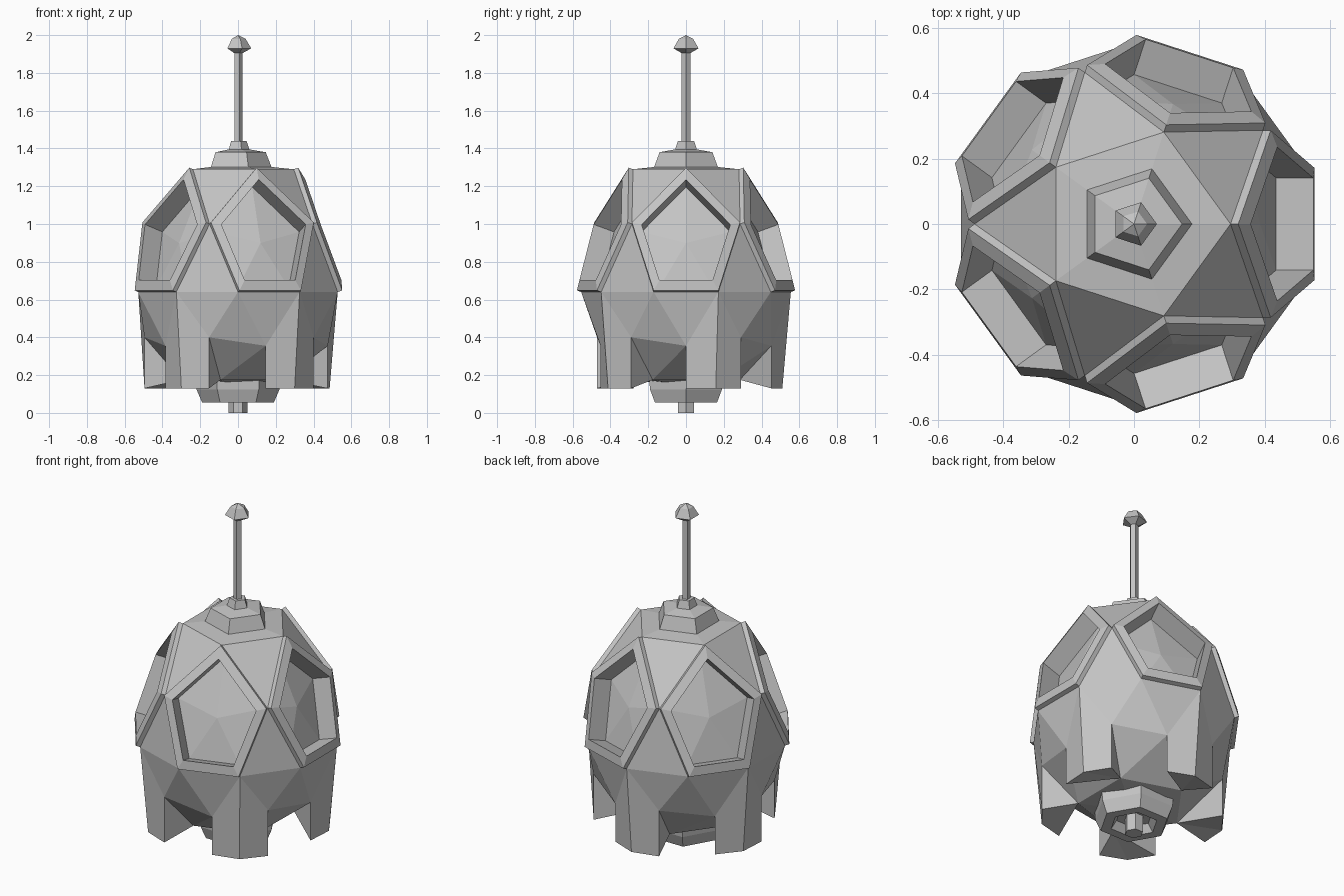
import bpy, bmesh, math
from mathutils import Vector

cube = bpy.data.objects.get("Cube")
if cube:
    bpy.data.objects.remove(cube)

grey = bpy.data.materials.new("plain_grey")
grey.use_nodes = True
grey.diffuse_color = (0.55, 0.55, 0.55, 1)
grey.node_tree.nodes["Principled BSDF"].inputs["Base Color"].default_value = grey.diffuse_color


def polar(r, degrees, z):
    a = math.radians(degrees)
    return Vector((r * math.cos(a), r * math.sin(a), z))


def make_object(name, faces):
    """Build a flat shaded object from polygons given as lists of points."""
    bm = bmesh.new()
    for points in faces:
        bm.faces.new([bm.verts.new(p) for p in points])
    bmesh.ops.remove_doubles(bm, verts=bm.verts, dist=0.0005)
    bmesh.ops.recalc_face_normals(bm, faces=bm.faces)
    mesh = bpy.data.meshes.new(name)
    bm.to_mesh(mesh)
    bm.free()
    mesh.materials.append(grey)
    obj = bpy.data.objects.new(name, mesh)
    bpy.context.collection.objects.link(obj)
    return obj


def lathe(name, profile, sides):
    """Spin a list of (radius, height) points into a faceted solid."""
    step = 360 / sides
    faces = []
    for i in range(sides):
        a, b = i * step, (i + 1) * step
        for (r1, z1), (r2, z2) in zip(profile, profile[1:]):
            quad = [polar(r1, a, z1), polar(r1, b, z1), polar(r2, b, z2), polar(r2, a, z2)]
            if r1 == 0:
                quad.pop(1)
            elif r2 == 0:
                quad.pop(2)
            faces.append(quad)
    return make_object(name, faces)


# Rings of the faceted shell, from the top down
def crown(a): return polar(0.295, a, 1.29)
def shoulder(a): return polar(0.487, a, 1.0)
def waist(a): return polar(0.555, a, 0.64)
def hip(a): return polar(0.475, a, 0.355)
def low(a): return polar(0.495, a, 0.40)
def base(a): return polar(0.30, a, 0.175)


top, bottom = Vector((0, 0, 1.32)), Vector((0, 0, 0.14))


def bands(loop_a, loop_b):
    n = len(loop_a)
    return [[loop_a[i], loop_a[(i + 1) % n], loop_b[(i + 1) % n], loop_b[i]] for i in range(n)]


def window(a):
    """Raised five sided frame around a deep recess with a faceted floor."""
    outer = [crown(a), shoulder(a + 36), waist(a + 18), waist(a - 18), shoulder(a - 36)]
    centre = sum(outer, Vector()) / 5
    out = polar(0.944, a, 0.33)
    rim = [p + out * 0.025 for p in outer]
    lip = [centre + (p - centre) * 0.82 + out * 0.04 for p in outer]
    floor = [p - out * 0.12 for p in lip]
    middle = centre - out * 0.045
    faces = bands(outer, rim) + bands(rim, lip) + bands(lip, floor)
    return faces + [[floor[i], floor[(i + 1) % 5], middle] for i in range(5)]


def leg(a):
    """Wedge leg hanging from the shell between a and a + 36 degrees."""
    h, w, l, s = hip(a), waist(a + 18), low(a + 36), base(a + 36)
    h2, w2, l2 = polar(0.475, a, 0.13), polar(0.51, a + 18, 0.13), polar(0.495, a + 36, 0.13)
    return [[h, w, w2, h2], [w, l, l2, w2], [h, h2, s], [l, l2, s], [h2, w2, s], [w2, l2, s]]


# Shell, windows and legs, repeated five times round
shell, windows, legs = [], [], []
for k in range(5):
    a = 72 * k
    shell += [
        [top, crown(a), crown(a + 72)],
        [crown(a), shoulder(a + 36), crown(a + 72)],
        [shoulder(a + 36), waist(a + 18), waist(a + 54)],
        [waist(a - 18), waist(a + 18), hip(a)],
        [low(a + 36), waist(a + 18), waist(a + 54)],
        [low(a + 36), waist(a + 54), hip(a + 72)],
        [hip(a + 72), low(a + 36), base(a + 36)],
        [hip(a + 72), base(a + 36), base(a + 108)],
        [bottom, base(a + 36), base(a + 108)],
    ]
    windows += window(a)
    legs += leg(a)
make_object("body_with_windows_and_legs", shell + windows + legs)

# Top hub, antenna rod and knob
lathe("top_hub", [(0.18, 1.285), (0.178, 1.30), (0.147, 1.38), (0.06, 1.395),
                  (0.045, 1.44), (0, 1.44)], 5)
lathe("antenna_rod", [(0.024, 1.43), (0.024, 1.92)], 5)
lathe("antenna_knob", [(0, 1.905), (0.025, 1.905), (0.07, 1.93), (0.04, 1.98), (0, 2.0)], 5)

# Bottom hub with a recessed ring, and the stub under it
lathe("bottom_hub", [(0.225, 0.18), (0.22, 0.125), (0.19, 0.055), (0.13, 0.055),
                     (0.10, 0.10), (0, 0.10)], 6)
lathe("bottom_stub", [(0.05, 0.11), (0.05, 0), (0, 0)], 6)
